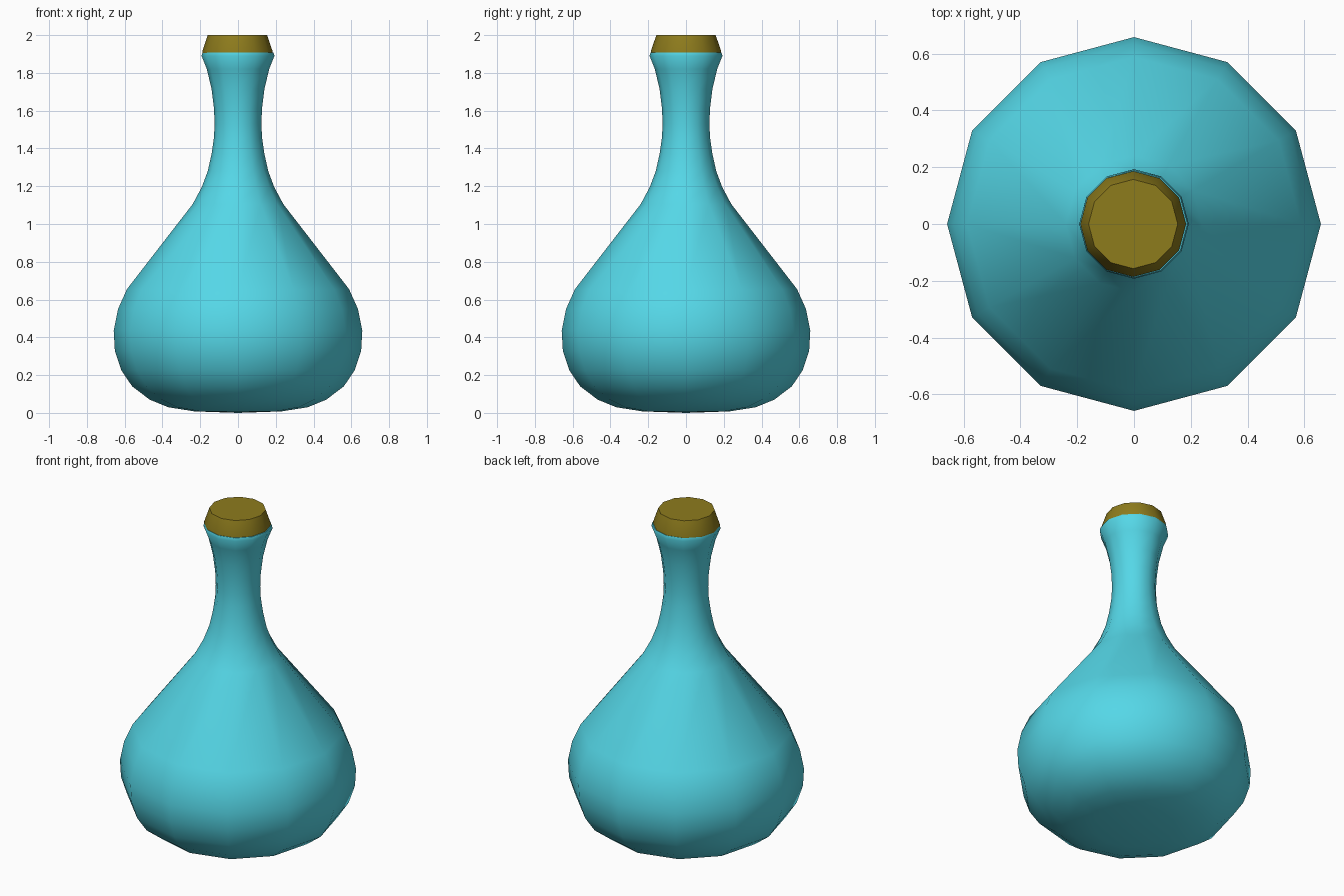
import bpy, bmesh, math

if "Cube" in bpy.data.objects:
    bpy.data.objects.remove(bpy.data.objects["Cube"])

SIDES = 12


def lathe(name, profile, color, angle, cx=0.0):
    """Revolve (radius, z) points; radius 0 makes a pole."""
    bm = bmesh.new()
    rings = []
    for r, z in profile:
        if r == 0:
            rings.append([bm.verts.new((cx, 0, z))] * SIDES)
        else:
            rings.append([bm.verts.new((cx + r * math.cos(2 * math.pi * i / SIDES),
                                        r * math.sin(2 * math.pi * i / SIDES), z))
                          for i in range(SIDES)])
    for a, b in zip(rings, rings[1:]):
        for i in range(SIDES):
            j = (i + 1) % SIDES
            bm.faces.new(list(dict.fromkeys((a[i], a[j], b[j], b[i]))))
    bmesh.ops.recalc_face_normals(bm, faces=bm.faces)
    mesh = bpy.data.meshes.new(name)
    bm.to_mesh(mesh)
    bm.free()
    obj = bpy.data.objects.new(name, mesh)
    bpy.context.collection.objects.link(obj)
    mat = bpy.data.materials.new(name + "_color")
    mat.diffuse_color = (*color, 1)
    mat.use_nodes = True
    mat.node_tree.nodes["Principled BSDF"].inputs["Base Color"].default_value = mat.diffuse_color
    mesh.materials.append(mat)
    bpy.ops.object.select_all(action='DESELECT')
    obj.select_set(True)
    bpy.context.view_layer.objects.active = obj
    bpy.ops.object.shade_smooth_by_angle(angle=math.radians(angle))
    return obj


# Flask: round base, sloping shoulder, slim neck and flared lip
lathe("flask", [
    (0, 0), (0.23, 0.008), (0.37, 0.03), (0.467, 0.07), (0.56, 0.14),
    (0.617, 0.225), (0.652, 0.33), (0.658, 0.435), (0.635, 0.55),
    (0.588, 0.655), (0.24, 1.105), (0.192, 1.195), (0.16, 1.28),
    (0.14, 1.37), (0.127, 1.46), (0.124, 1.53), (0.127, 1.61),
    (0.14, 1.715), (0.165, 1.82), (0.193, 1.89), (0.188, 1.908), (0, 1.908)],
    (0.09, 0.68, 0.8), 50)

# Stopper: tapered plug resting on the lip
lathe("stopper", [(0, 1.905), (0.186, 1.905), (0.186, 1.915), (0.157, 2.0), (0, 2.0)],
      (0.27, 0.2, 0.012), 40, cx=-0.003)
